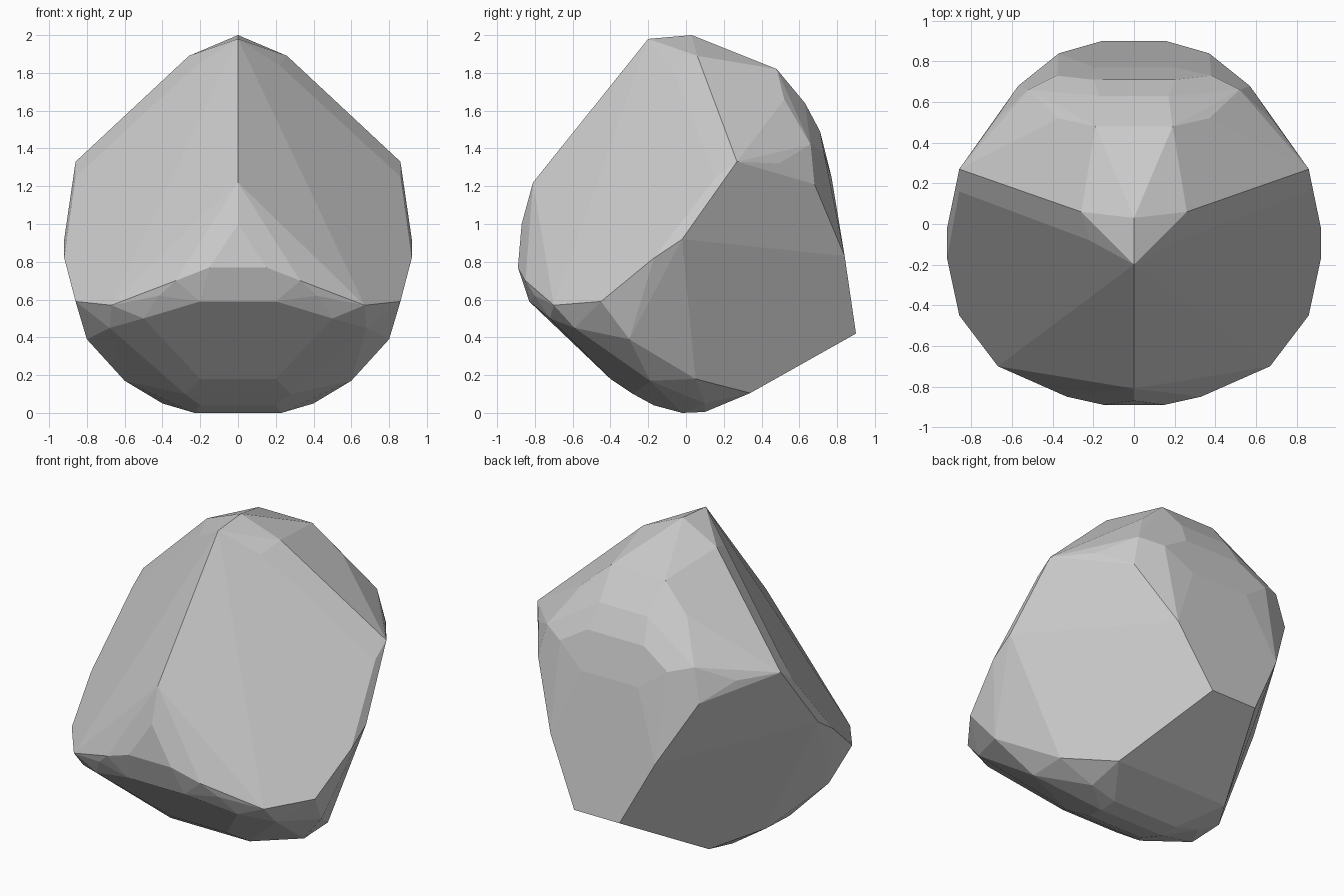
import bpy, bmesh, math

# Half outlines (x >= 0) of the faceted stone, region by region
crown = [(0, .03, 2.0), (0, -.2, 1.98), (.22, -.08, 1.84), (.26, .06, 1.89),
         (.70, .25, 1.47), (.86, .27, 1.33)]
dome = [(.19, .48, 1.82), (.17, .63, 1.64), (.37, .52, 1.66), (.56, .46, 1.52),
        (.20, .71, 1.49), (.38, .73, 1.38), (.70, .49, 1.32), (.52, .66, 1.42)]
back = [(.57, .68, 1.21), (.20, .77, 1.25), (.37, .84, .83), (.16, .90, .42)]
flank = [(.86, .16, 1.25), (.92, -.02, .92), (.92, -.17, .82), (.89, -.30, .69),
         (.86, -.45, .59), (.80, -.30, .39), (.60, -.19, .17), (.60, .05, .18)]
front = [(0, -.81, 1.22), (0, -.87, 1.0), (.2, -.80, .95), (.15, -.89, .77),
         (.33, -.85, .70), (.42, -.80, .62), (.67, -.70, .57), (.68, -.59, .45),
         (.2, -.83, .59), (.5, -.72, .5)]
base = [(.42, -.42, .25), (.2, -.40, .18), (.28, -.28, .1), (.2, -.17, .04),
        (.23, -.02, 0), (.23, .1, .005), (.40, .1, .05), (.40, .34, .105)]

# Mirror every region and wrap the flat-faced skin around it
bm = bmesh.new()
for region in (crown, dome, back, flank, front, base):
    for x, y, z in region:
        for sx in ((1, -1) if x else (1,)):
            bm.verts.new((sx * x, y, z))
hull = bmesh.ops.convex_hull(bm, input=bm.verts[:])
loose = [v for v in bm.verts if not v.link_faces]
bmesh.ops.delete(bm, geom=loose, context='VERTS')

# Merge nearly flat triangles into broad facets
bmesh.ops.dissolve_limit(bm, angle_limit=math.radians(4),
                         verts=bm.verts[:], edges=bm.edges[:])
bmesh.ops.recalc_face_normals(bm, faces=bm.faces[:])

mesh = bpy.data.meshes.new("faceted_stone")
bm.to_mesh(mesh)
bm.free()
stone = bpy.data.objects.new("faceted_stone", mesh)
bpy.context.collection.objects.link(stone)
